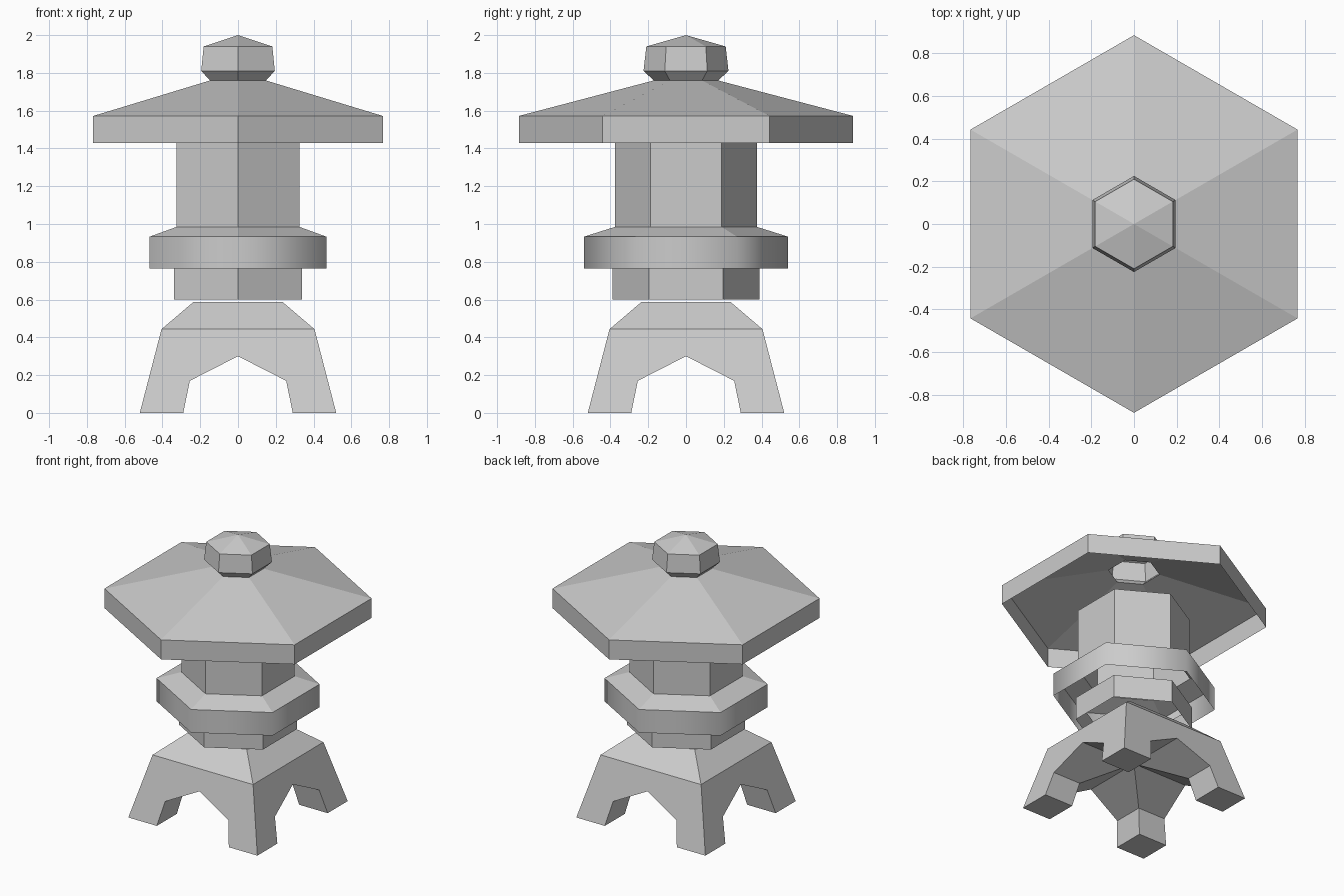
import bpy, bmesh
from math import cos, sin, pi, sqrt

if "Cube" in bpy.data.objects:
    bpy.data.objects.remove(bpy.data.objects["Cube"])

stone = bpy.data.materials.new("grey_stone")
stone.use_nodes = True
stone.diffuse_color = (0.6, 0.6, 0.6, 1)
stone.node_tree.nodes["Principled BSDF"].inputs["Base Color"].default_value = (0.6, 0.6, 0.6, 1)


def finish(name, bm):
    bmesh.ops.recalc_face_normals(bm, faces=bm.faces)
    mesh = bpy.data.meshes.new(name)
    bm.to_mesh(mesh)
    bm.free()
    mesh.materials.append(stone)
    obj = bpy.data.objects.new(name, mesh)
    bpy.context.collection.objects.link(obj)
    return obj


def turned(name, profile, sides=6, start=pi / 2, caps=False, smooth_rim=False):
    """Sweep (radius, height) points round the z axis; radius 0 is an apex."""
    bm = bmesh.new()
    rings = []
    for r, z in profile:
        if r == 0:
            rings.append([bm.verts.new((0, 0, z))] * sides)
        else:
            angles = [start + 2 * pi * i / sides for i in range(sides)]
            rings.append([bm.verts.new((r * cos(a), r * sin(a), z)) for a in angles])
    for low, high in zip(rings, rings[1:]):
        for i in range(sides):
            j = (i + 1) % sides
            corners = [low[i], low[j], high[j], high[i]]
            bm.faces.new(list(dict.fromkeys(corners)))
    if caps:
        bm.faces.new(rings[0])
        bm.faces.new(rings[-1])
    if smooth_rim:
        bm.normal_update()
        for f in bm.faces:
            f.smooth = abs(f.normal.z) < 0.1
        for e in bm.edges:
            e.smooth = all(f.smooth for f in e.link_faces)
    return finish(name, bm)


# Four-legged base, hollowed by two crossing arches
root2 = sqrt(2)
base = turned("legged_base",
              [(0.52 * root2, 0), (0.405 * root2, 0.443), (0.235 * root2, 0.588)],
              sides=4, start=pi / 4, caps=True)
half_arch = [(0.31, -0.1), (0.29, 0), (0.255, 0.17)]
arch = half_arch + [(0, 0.3)] + [(-x, z) for x, z in reversed(half_arch)]
for turn in (0, pi / 2):
    bm = bmesh.new()
    face = bm.faces.new([bm.verts.new((x, -1, z)) for x, z in arch])
    out = bmesh.ops.extrude_face_region(bm, geom=[face])
    moved = [v for v in out["geom"] if isinstance(v, bmesh.types.BMVert)]
    bmesh.ops.translate(bm, verts=moved, vec=(0, 2, 0))
    cutter = finish("arch_cutter", bm)
    cutter.rotation_euler.z = turn
    cutter.hide_render = True
    cut = base.modifiers.new("arch", "BOOLEAN")
    cut.operation, cut.solver, cut.object = "DIFFERENCE", "EXACT", cutter
    bpy.context.view_layer.objects.active = base
    bpy.ops.object.modifier_apply(modifier=cut.name)
    bpy.data.objects.remove(cutter)

# Hexagonal open shells stacked above the base
turned("lower_drum", [(0.39, 0.6), (0.39, 0.765)])
turned("platform_ring", [(0.54, 0.765), (0.54, 0.933), (0.375, 0.985)], smooth_rim=True)
turned("light_chamber", [(0.375, 0.985), (0.375, 1.43)])
turned("roof", [(0.885, 1.43), (0.885, 1.572), (0.17, 1.76)])
turned("finial", [(0.17, 1.76), (0.225, 1.81), (0.21, 1.94), (0, 2.0)])
